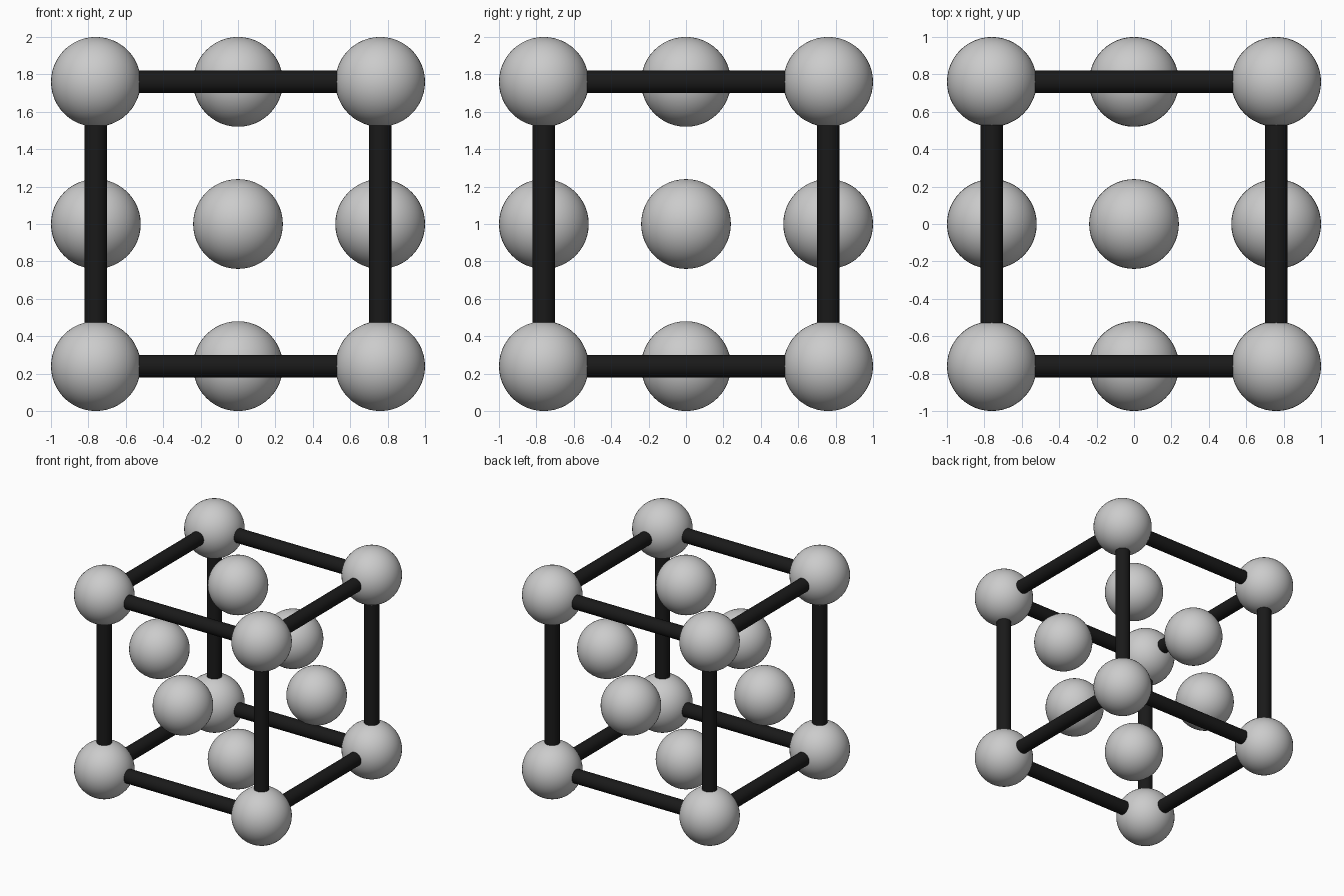
import bpy
from itertools import product
from mathutils import Vector

if "Cube" in bpy.data.objects:
    bpy.data.objects.remove(bpy.data.objects["Cube"])

R_BALL, R_ROD, A = 0.24, 0.06, 0.76   # ball radius, rod radius, half cell edge
CENTRE = Vector((0, 0, 1))

black = bpy.data.materials.new("black")
black.diffuse_color = (0.01, 0.01, 0.01, 1)
black.use_nodes = True
black.node_tree.nodes["Principled BSDF"].inputs["Base Color"].default_value = black.diffuse_color


def ball(name, offset):
    bpy.ops.mesh.primitive_uv_sphere_add(segments=48, ring_count=24, radius=R_BALL,
                                         location=CENTRE + Vector(offset))
    bpy.context.object.name = name
    bpy.ops.object.shade_smooth()


def rod(name, axis, offset):
    direction = Vector([float(i == axis) for i in range(3)])
    bpy.ops.mesh.primitive_cylinder_add(
        vertices=32, radius=R_ROD, depth=2 * A, location=CENTRE + Vector(offset),
        rotation=direction.to_track_quat('Z', 'Y').to_euler())
    ob = bpy.context.object
    ob.name = name
    ob.data.materials.append(black)
    bpy.ops.object.shade_smooth_by_angle()


# Balls at the eight corners
for corner in product((-A, A), repeat=3):
    ball("corner_ball", corner)

for axis, letter in enumerate("xyz"):
    # Balls in the middle of the two opposite faces
    for s in (-A, A):
        offset = [0, 0, 0]
        offset[axis] = s
        ball("face_ball", offset)
    # Four parallel edge rods running between corner centres
    for pair in product((-A, A), repeat=2):
        offset = list(pair)
        offset.insert(axis, 0)
        rod("edge_rod_" + letter, axis, offset)
